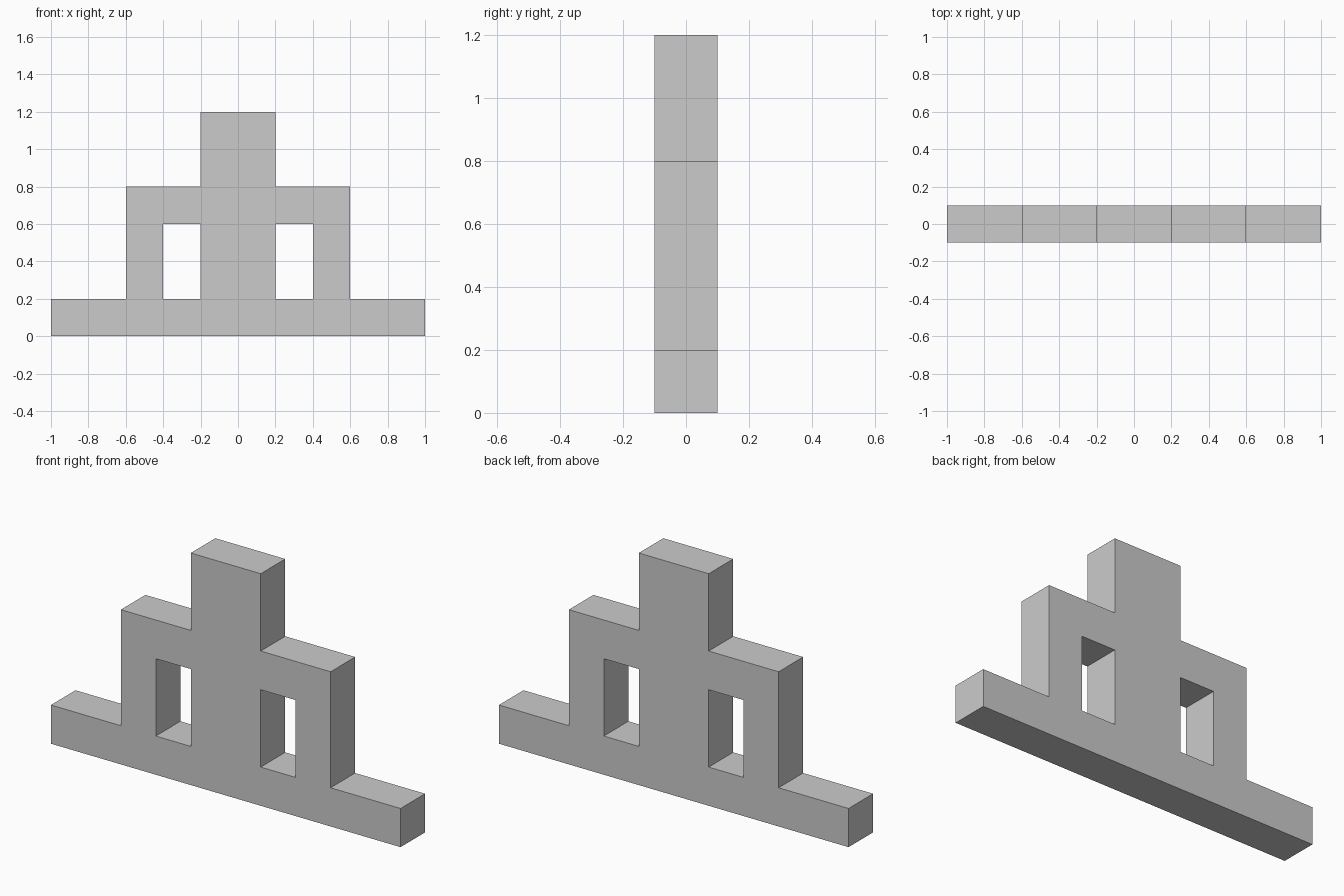
import bpy, bmesh

if "Cube" in bpy.data.objects:
    bpy.data.objects.remove(bpy.data.objects["Cube"])

DEPTH = 0.2

# Front profile as conforming rectangles (x0, x1, z0, z1); side ones are mirrored
centre = [(-0.2, 0.2, 0.0, 0.2),   # base middle
          (-0.2, 0.2, 0.2, 0.6),   # column
          (-0.2, 0.2, 0.6, 0.8),   # column at arm height
          (-0.2, 0.2, 0.8, 1.2)]   # column top
side = [(0.2, 1.0, 0.0, 0.2),      # base wing
        (0.2, 0.4, 0.6, 0.8),      # arm
        (0.4, 0.6, 0.6, 0.8),      # arm corner
        (0.4, 0.6, 0.2, 0.6)]      # leg resting on the base
rects = centre + side + [(-b, -a, c, d) for a, b, c, d in side]

# Flat profile with shared corners
bm = bmesh.new()
corners = {}


def vert(x, z):
    if (x, z) not in corners:
        corners[x, z] = bm.verts.new((x, -DEPTH / 2, z))
    return corners[x, z]


for x0, x1, z0, z1 in rects:
    bm.faces.new([vert(x0, z0), vert(x1, z0), vert(x1, z1), vert(x0, z1)])

# Extrude the profile to full depth
ext = bmesh.ops.extrude_face_region(bm, geom=bm.faces[:], use_keep_orig=True)
moved = [g for g in ext["geom"] if isinstance(g, bmesh.types.BMVert)]
bmesh.ops.translate(bm, verts=moved, vec=(0, DEPTH, 0))
bmesh.ops.recalc_face_normals(bm, faces=bm.faces[:])

mesh = bpy.data.meshes.new("stepped_frame")
bm.to_mesh(mesh)
bm.free()
frame = bpy.data.objects.new("stepped_frame", mesh)
bpy.context.collection.objects.link(frame)
